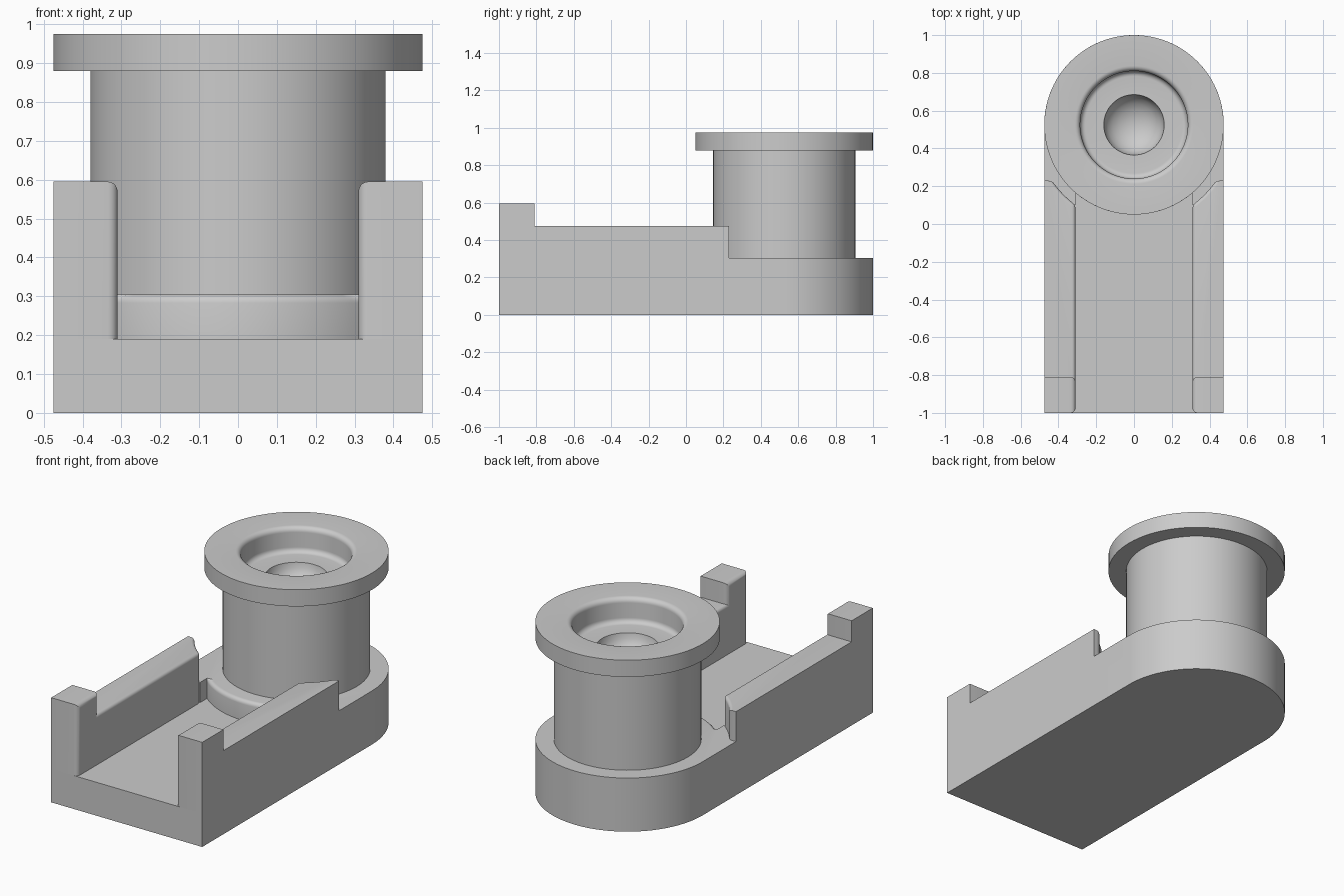
import bpy, bmesh, math
from math import sin, cos, pi, radians

if "Cube" in bpy.data.objects:
    bpy.data.objects.remove(bpy.data.objects["Cube"])

grey = bpy.data.materials.new("plain grey")
grey.use_nodes = True
grey.diffuse_color = (0.6, 0.6, 0.6, 1)
grey.node_tree.nodes["Principled BSDF"].inputs["Base Color"].default_value = (0.6, 0.6, 0.6, 1)

W = 0.475      # half width and end radius
CY = 0.525     # centre of the round end
INNER = 0.31   # half width of the channel
FLOOR, STEP, RAIL, POST = 0.19, 0.305, 0.475, 0.595


def arc(r, a, b, n):
    """Points around the round end's centre, angles in degrees."""
    return [(r * cos(radians(a + (b - a) * i / n)),
             CY + r * sin(radians(a + (b - a) * i / n))) for i in range(n + 1)]


def finish(bm, name):
    bmesh.ops.recalc_face_normals(bm, faces=bm.faces)
    mesh = bpy.data.meshes.new(name)
    bm.to_mesh(mesh)
    bm.free()
    mesh.materials.append(grey)
    ob = bpy.data.objects.new(name, mesh)
    bpy.context.collection.objects.link(ob)
    bpy.ops.object.select_all(action='DESELECT')
    ob.select_set(True)
    bpy.context.view_layer.objects.active = ob
    bpy.ops.object.shade_smooth_by_angle(angle=radians(30))
    return ob


def prism(name, outline, z0, z1, rounded=None, size=0.025):
    """Extrude an outline upward, rounding the edges picked by a rule."""
    bm = bmesh.new()
    face = bm.faces.new([bm.verts.new((x, y, z0)) for x, y in outline])
    top = bmesh.ops.extrude_face_region(bm, geom=[face])["geom"]
    for v in top:
        if isinstance(v, bmesh.types.BMVert):
            v.co.z = z1
    if rounded:
        edges = [e for e in bm.edges if rounded(e.verts[0].co, e.verts[1].co)]
        bmesh.ops.bevel(bm, geom=edges, offset=size, segments=5,
                        profile=0.5, affect='EDGES', clamp_overlap=True)
    return finish(bm, name)


def mirror(ob):
    mod = ob.modifiers.new("mirror", 'MIRROR')
    mod.use_mirror_merge = False
    # keep the smoothing step after the mirror harmless
    return ob


def near(a, b):
    return abs(a - b) < 1e-4


# Base plate with a round back end
prism("base_plate", [(-W, -1), (W, -1)] + arc(W, 0, 180, 64), 0, FLOOR)

# Raised round step, its edge rounded where it faces the channel
edge_angle = math.degrees(math.acos(INNER / W))
front = arc(W, 180 + edge_angle, 360 - edge_angle, 32)


def on_front(a, b):
    return (near(a.z, STEP) and near(b.z, STEP) and
            all(abs(p.x) < INNER + 1e-4 and p.y < 0.3 for p in (a, b)) and
            all(near(math.hypot(p.x, p.y - CY), W) for p in (a, b)))


prism("round_step",
      front + [(INNER, 0.1), (W, 0.1)] + arc(W, 0, 180, 64) + [(-W, 0.1), (-INNER, 0.1)],
      FLOOR, STEP, on_front, 0.022)

# Side rails, hollowed at the back to clear the flange
clear = 0.525
rail_y = 0.23
start = -math.degrees(math.acos(INNER / clear))
end = -math.degrees(math.asin((CY - rail_y) / clear))


def rail_edge(a, b):
    if near(a.x, W) or near(b.x, W) or near(a.z, FLOOR) and near(b.z, FLOOR):
        return False
    if near(a.z, b.z):
        return True
    return near(a.y, rail_y) or (near(a.x, INNER) and a.y > 0)


mirror(prism("side_rails",
             [(W, -0.85), (W, rail_y)] + arc(clear, end, start, 8) + [(INNER, -0.85)],
             FLOOR, RAIL, rail_edge, 0.018))


# Front posts with rounded inner edges
def post_edge(a, b):
    return near(a.x, INNER) and near(b.x, INNER) and not (near(a.z, FLOOR) and near(b.z, FLOOR))


mirror(prism("front_posts", [(INNER, -1), (W, -1), (W, -0.81), (INNER, -0.81)],
             FLOOR, POST, post_edge))

# Flanged barrel with a stepped cup and a bowl at its bottom
TOP, UNDER, LEDGE, F = 0.975, 0.88, 0.835, 0.028
CUP, HOLE, DEPTH = 0.285, 0.16, 0.12
quarter = [i * pi / 12 for i in range(7)]
profile = [(0, STEP - 0.02), (0.38, STEP - 0.02), (0.38, UNDER), (W, UNDER), (W, TOP)]
profile += [(CUP + F - F * sin(t), TOP - F + F * cos(t)) for t in quarter]
profile += [(CUP - F + F * cos(t), LEDGE + F - F * sin(t)) for t in quarter]
profile += [(HOLE * cos(t), LEDGE - DEPTH * sin(t)) for t in quarter[:-1]]
profile.append((0, LEDGE - DEPTH))

bm = bmesh.new()
verts = [bm.verts.new((r, CY, z)) for r, z in profile]
edges = [bm.edges.new(pair) for pair in zip(verts, verts[1:])]
bmesh.ops.spin(bm, geom=verts + edges, cent=(0, CY, 0), axis=(0, 0, 1),
               angle=2 * pi, steps=96, use_duplicate=False)
bmesh.ops.remove_doubles(bm, verts=bm.verts, dist=1e-5)
finish(bm, "flanged_barrel")
